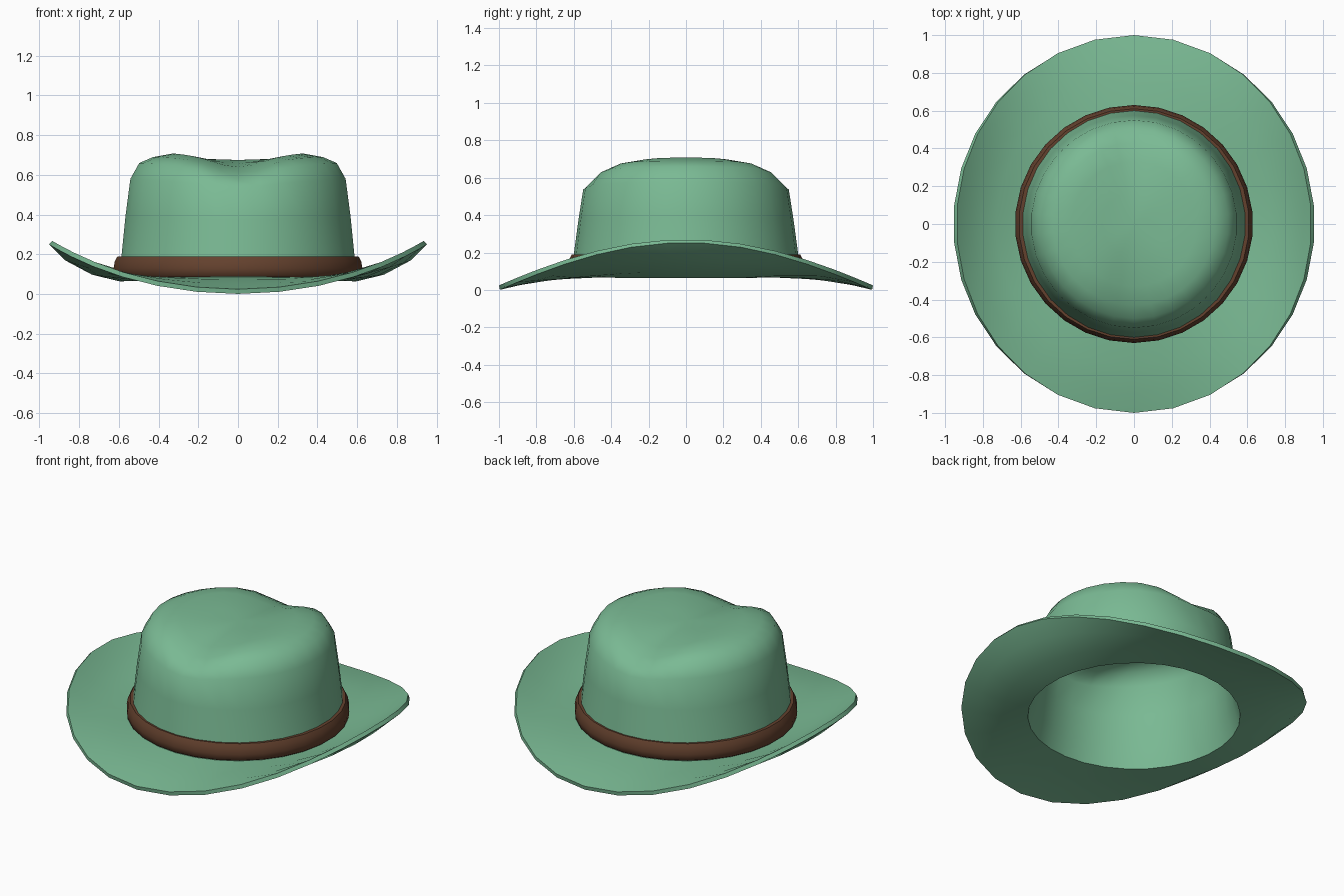
import bpy
import bmesh
from math import sin, cos, pi, exp, radians

SIDES = 30

if "Cube" in bpy.data.objects:
    bpy.data.objects.remove(bpy.data.objects["Cube"], do_unlink=True)


def make_material(name, rgb):
    mat = bpy.data.materials.new(name)
    mat.use_nodes = True
    colour = (*rgb, 1.0)
    mat.diffuse_color = colour
    mat.node_tree.nodes["Principled BSDF"].inputs["Base Color"].default_value = colour
    return mat


def make_ring(bm, side, front, pinch=0.0):
    """Ring blended from (radius, z) at the sides to (radius, z) at front and back."""
    ring = []
    for i in range(SIDES):
        a = 2 * pi * i / SIDES - pi / 2
        t = sin(a) ** 2
        r = side[0] + (front[0] - side[0]) * t
        z = side[1] + (front[1] - side[1]) * t
        x = r * cos(a)
        z -= pinch * exp(-(x / 0.18) ** 2)
        ring.append(bm.verts.new((x, r * sin(a), z)))
    return ring


def bridge(bm, inner, outer):
    for i in range(SIDES):
        j = (i + 1) % SIDES
        bm.faces.new((inner[i], outer[i], outer[j], inner[j]))


def finish(bm, name, mat):
    mesh = bpy.data.meshes.new(name)
    bm.to_mesh(mesh)
    bm.free()
    mesh.materials.append(mat)
    obj = bpy.data.objects.new(name, mesh)
    bpy.context.collection.objects.link(obj)
    bpy.ops.object.select_all(action="DESELECT")
    obj.select_set(True)
    bpy.context.view_layer.objects.active = obj
    return obj


green = make_material("green felt", (0.195, 0.491, 0.296))
brown = make_material("brown leather", (0.127, 0.053, 0.027))

# Crown and brim: one sheet from the crown centre out to the brim edge
bm = bmesh.new()
rows = [
    # creased crown top
    ((0.17, 0.695), (0.17, 0.695), 0.035),
    ((0.33, 0.71), (0.33, 0.705), 0.065),
    ((0.43, 0.69), (0.43, 0.685), 0.075),
    ((0.50, 0.66), (0.50, 0.645), 0.07),
    # crown wall
    ((0.545, 0.58), (0.55, 0.56), 0.025),
    ((0.57, 0.39), (0.575, 0.38), 0.005),
    ((0.59, 0.19), (0.60, 0.19), 0.0),
    ((0.612, 0.085), (0.615, 0.085), 0.0),
    # brim, curled up at the sides and dipped at front and back
    ((0.73, 0.12), (0.75, 0.073), 0.0),
    ((0.86, 0.19), (0.89, 0.05), 0.0),
    ((0.94, 0.27), (1.00, 0.024), 0.0),
]
rings = [make_ring(bm, *row) for row in rows]
centre = bm.verts.new((0, 0, 0.675))
for i in range(SIDES):
    bm.faces.new((centre, rings[0][i], rings[0][(i + 1) % SIDES]))
for inner, outer in zip(rings, rings[1:]):
    bridge(bm, inner, outer)
hat = finish(bm, "crown_and_brim", green)
felt = hat.modifiers.new("felt thickness", "SOLIDIFY")
felt.thickness = 0.024
felt.offset = -1
bpy.ops.object.modifier_apply(modifier=felt.name)
bpy.ops.object.shade_smooth_by_angle(angle=radians(50))

# Hat band: rounded strip around the crown base
bm = bmesh.new()
strip = [(0.585, 0.19), (0.61, 0.19), (0.624, 0.165), (0.63, 0.13), (0.626, 0.095), (0.605, 0.08)]
rings = [make_ring(bm, p, p) for p in strip]
for inner, outer in zip(rings, rings[1:] + rings[:1]):
    bridge(bm, inner, outer)
finish(bm, "hat_band", brown)
bpy.ops.object.shade_smooth_by_angle(angle=radians(50))
